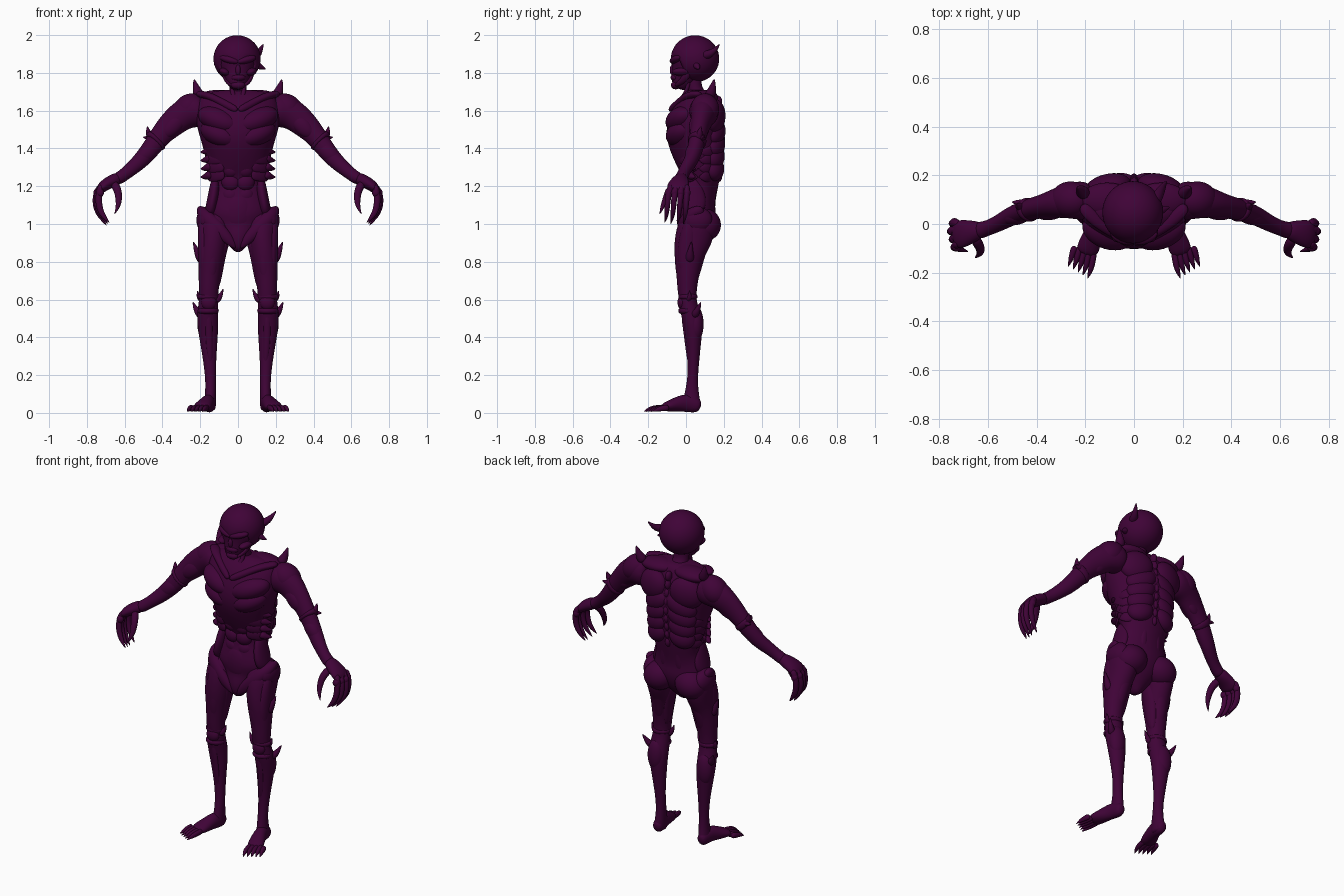
import bpy
import bmesh
from math import cos, sin, pi, radians
from mathutils import Vector, Matrix, Euler

old_cube = bpy.data.objects.get("Cube")
if old_cube:
    bpy.data.objects.remove(old_cube)

CM = 0.01  # all sizes below are in hundredths of a unit
hide = bpy.data.materials.new("dark_purple_hide")
hide.use_nodes = True
colour = (0.05, 0.001, 0.038, 1)
hide.diffuse_color = colour
shader = hide.node_tree.nodes["Principled BSDF"]
shader.inputs["Base Color"].default_value = colour
shader.inputs["Roughness"].default_value = 0.7


def finish(name, bm, mirror, levels):
    """Turn a bmesh into a smooth object, optionally mirrored across x."""
    bmesh.ops.recalc_face_normals(bm, faces=bm.faces)
    mesh = bpy.data.meshes.new(name)
    bm.to_mesh(mesh)
    bm.free()
    mesh.materials.append(hide)
    for polygon in mesh.polygons:
        polygon.use_smooth = True
    part = bpy.data.objects.new(name, mesh)
    bpy.context.collection.objects.link(part)
    if mirror:
        mod = part.modifiers.new("mirror", "MIRROR")
        mod.use_mirror_merge = False
    if levels:
        mod = part.modifiers.new("smooth", "SUBSURF")
        mod.levels = mod.render_levels = levels


def loft(name, stations, mirror=True, reference="Y", sides=12):
    """Skin ellipses along a path; a station is x, y, z, radius along reference, other radius."""
    bm = bmesh.new()
    axis = Vector((0, 1, 0)) if reference == "Y" else Vector((1, 0, 0))
    points = [Vector(s[:3]) * CM for s in stations]
    rings = []
    for i, station in enumerate(stations):
        tangent = points[min(i + 1, len(points) - 1)] - points[max(i - 1, 0)]
        tangent.normalize()
        a = (axis - tangent * axis.dot(tangent)).normalized()
        b = tangent.cross(a)
        ring = []
        for k in range(sides):
            angle = 2 * pi * k / sides
            offset = a * cos(angle) * station[3] + b * sin(angle) * station[-1]
            ring.append(bm.verts.new(points[i] + offset * CM * 1.04))
        rings.append(ring)
    for low, high in zip(rings, rings[1:]):
        for k in range(sides):
            n = (k + 1) % sides
            bm.faces.new((low[k], low[n], high[n], high[k]))
    bm.faces.new(rings[0])
    bm.faces.new(rings[-1])
    finish(name, bm, mirror, 2)


def blob(name, centre, radii, tilt=(0, 0, 0), mirror=True, dents=()):
    """Ellipsoid muscle; dents are (centre, radius, depth) hollows pushed back along y."""
    bm = bmesh.new()
    bmesh.ops.create_icosphere(bm, subdivisions=4, radius=1)
    turn = Euler([radians(t) for t in tilt]).to_matrix().to_4x4()
    place = Matrix.Translation(Vector(centre) * CM) @ turn
    bm.transform(place @ Matrix.Diagonal((*[r * CM for r in radii], 1)))
    for spot, reach, depth in dents:
        for v in bm.verts:
            fall = 1 - (v.co - Vector(spot) * CM).length / (reach * CM)
            if fall > 0:
                v.co.y += depth * CM * min(1, fall * 2)
    finish(name, bm, mirror, 0)


def spike(name, root, bend, tip, width, mirror=True):
    """Curved thorn that tapers to a point."""
    reference = "X" if abs(tip[1] - root[1]) > abs(tip[2] - root[2]) else "Y"
    loft(name, [(*root, width), (*bend, width * 0.7), (*tip, width * 0.08)], mirror, reference, sides=8)


# Trunk from collar to crotch
loft("torso", [
    (0, 8, 171, 5, 8), (0, 8, 169, 7, 18), (0, 6, 164, 11, 21),
    (0, 5, 155, 14.5, 22), (0, 4.5, 147, 15, 20), (0, 6, 139, 13.5, 17.5),
    (0, 7.5, 130, 11, 16), (0, 8.5, 123, 9, 14), (0, 7.5, 117, 8.5, 13),
    (0, 6, 110, 9, 15), (0, 6, 104, 10, 16), (0, 5, 97, 8, 11),
    (0, 1, 91, 6, 6), (0, 0, 85, 3, 2)], mirror=False, sides=20)
loft("neck", [(0, 10, 162, 6, 7), (0, 6, 168, 4.5, 5), (0, 4, 173, 3.8, 4.2), (0, 4, 182, 5, 5)], mirror=False)
loft("neck_tendon", [(1, -5, 163, 1, 2), (3, 0, 169, 1, 1), (4, 2, 177, 1, 1)])

# Chest and collar, sloping to a V in the middle
blob("pectoral", (10, -2.5, 155), (12, 8, 6.5), (0, -20, 16))
blob("lower_pectoral", (9.5, -2, 147.5), (11, 8.5, 6.5), (0, -22, 16))
loft("collarbone", [(0, -9, 160, 1.5, 2), (8, -4, 164, 2, 2), (15, 1, 168, 3, 2), (22, 8, 169, 3, 2)])
blob("trapezius", (11, 10, 167), (11, 7, 4), (0, 2, 0))
spike("shoulder_spike", (20, 12, 167), (22, 14, 171), (23.3, 15, 177), 3.5)

# Overlapping rib plates wrapping from belly to back
for row in range(4):
    height = 141 - 4.4 * row
    reach = 18 - 0.4 * row
    arc = []
    for step in range(7):
        turn = radians(-66 + 22 * step)
        arc.append((reach * cos(turn), 6.5 + (12.5 - row) * sin(turn),
                    height - 3 * cos(turn), 1.2, 3.4))
    loft("rib_plate", arc, sides=8)
    spike("rib_edge", (14, 1, height - 1), (17, 3, height - 3), (20, 5, height - 3), 2.8)

# Abdomen, flanks and pelvis
for row in range(4):
    blob("abdominal", (4, -1 + row * 0.7, 136 - 7 * row), (4.8, 3.2, 4.4), (0, -15, 10))
blob("lower_belly", (0, 1, 106), (9, 5, 11), mirror=False)
loft("flank_muscle", [(12, 4, 125, 3, 2), (12.5, 4, 117, 6, 3), (14, 4, 110, 7, 3), (15, 4, 104, 4, 3)])
loft("hip_crest", [(19.5, 10, 107, 4, 2), (19, 2, 106, 3, 3.5), (13, -2, 100, 3, 4), (5, -3, 92, 2, 3), (1, -2, 87, 1, 1)])
blob("hip", (17, 6, 102), (5, 8, 7))

# Back: spine, shoulder blades and overlapping plates
for row in range(9):
    blob("spine_knob", (0, 18.3 - abs(row - 4) * 0.4, 165 - row * 5), (1.8, 2.4, 3), mirror=False)
blob("shoulder_blade", (11, 15, 157), (10, 5.5, 9), (0, 25, -15))
for row in range(4):
    blob("back_plate", (8, 15.5 - row * 0.2, 149 - 6.5 * row), (9.5 - row * 0.6, 5, 6.5), (14, 28, -14))
loft("lower_back_muscle", [(5, 14.5, 130, 3, 3), (4, 13, 118, 3, 3), (5, 12, 105, 3, 4)])
blob("buttock", (10.5, 10, 99.5), (9.5, 8.5, 8.5), (-12, 18, 0))

# Skull with hollow eyes, nose and mouth
blob("cranium", (-0.5, 4.8, 187.5), (12.5, 12.8, 12.4), mirror=False,
     dents=[((side * 5.5, -5, 184), 4.5, 3.5) for side in (-1, 1)])
loft("face", [(-0.5, 2, 190, 10.5, 11), (-0.5, 1, 182, 8.5, 9), (-0.5, -1, 178, 7, 7),
              (-0.5, -3, 174, 5, 5), (-0.5, -4, 171.5, 3, 3)], mirror=False, sides=14)
blob("brow", (4.5, -5.5, 187), (5.5, 2.7, 2), (0, -14, 20))
blob("cheekbone", (7, -2.5, 180.5), (3, 5, 2), (0, -20, 0))
blob("nose", (0, -7, 181.5), (1.4, 1.6, 2.8), mirror=False)
blob("upper_jaw", (0, -5.5, 177.5), (4, 2.7, 2), mirror=False)
blob("chin", (0, -5.5, 173.5), (3.8, 2.5, 2.2), mirror=False)
loft("jaw_side", [(8, 2, 182, 2, 1), (7, -1, 176, 2, 1), (3, -6, 173, 1, 1)])
spike("crown_horn", (8, 8, 189), (11, 14, 190), (13.5, 18, 195.5), 3, mirror=False)
spike("temple_horn", (9, 5, 185), (12, 6, 183), (14.8, 7, 182), 2.4, mirror=False)

# Arms
loft("arm", [
    (17, 9, 160, 8, 8), (24, 10, 160, 8, 9), (30, 9, 157.5, 6.5, 8),
    (36, 7.5, 152, 5, 7), (41, 6.5, 147, 4.5, 5.6), (46, 5, 140, 4.2, 5),
    (51, 3, 134, 3.8, 4.4), (56, 0, 129.5, 3.3, 3.7), (61, -2, 125.5, 3, 3.2), (65, -3, 123, 4, 3.5)])
blob("deltoid", (26, 10, 161), (9, 7.5, 7.5), (0, 38, 0))
blob("biceps", (34, 5, 152), (8, 3.3, 4.5), (0, 45, -10))
blob("triceps", (34, 9.5, 152), (8, 3, 5), (0, 45, -10))
blob("forearm_muscle", (48, 3.5, 137.5), (8, 3.8, 4.5), (0, 42, -15))
loft("elbow_band", [(42, 6, 145.5, 4.8, 6), (43.5, 6, 144, 5.2, 6.4), (45, 5, 142.5, 4.6, 5.6)])
spike("upper_elbow_spike", (44, 6, 144), (47.5, 7, 147), (48, 8, 152), 3)
spike("outer_elbow_spike", (43, 7, 145), (47, 9, 145.5), (50.5, 9, 146), 2.4)

# Hands with long hooked fingers
loft("palm", [(62, -2, 125, 3, 3), (66, -3, 123, 4.5, 3.5), (71, -4, 120.5, 6, 3), (74, -5, 117, 5.5, 2.3)])
for finger in range(4):
    y = 0.5 - 3.3 * finger
    inward = abs(finger - 1) * 0.8
    loft("finger", [
        (72, y * 0.8, 121, 1.9, 2), (75.5 - inward, y, 116, 1.7, 1.8),
        (75.3 - inward, y - 0.5, 109, 1.5, 1.9), (73 - inward, y - 1, 104, 1.2, 1.5),
        (69.5 - inward, y - 2, 99 + inward, 0.1, 0.1)], sides=8)
    blob("knuckle", (74.6 - inward, y, 116.5), (2, 1.9, 2.3))
loft("thumb", [(66, -5, 122, 2.3, 2.5), (63.5, -9, 118, 2, 2.2), (63, -11, 113, 1.6, 1.9),
               (63.5, -12.5, 109, 1.2, 1.2), (65.5, -14, 105, 0.1, 0.1)], sides=8)

# Legs
loft("leg", [
    (13, 5, 107, 6, 6), (12.5, 6, 100, 10, 9), (13, 4, 92, 10, 7.5),
    (14, 1.5, 84, 8, 7), (15, 1, 74, 6, 6), (15.5, 0.5, 65, 5, 5),
    (15.5, 1, 59, 4.5, 5), (16, 2, 54, 5, 5.5), (16, 4, 46, 5, 5.5),
    (15.5, 4, 38, 4, 4.6), (15, 4, 28, 3, 3.4), (14.5, 3.5, 18, 2.6, 2.7),
    (14.5, 3, 10, 3.7, 2.8), (15, 3, 4, 5, 3.3), (15, 3, 1, 4, 3)], sides=14)
loft("outer_thigh", [(18, 3, 104, 3, 3), (18, 1, 92, 5, 3.5), (17.7, 0, 80, 5, 3.2), (18, 0, 68, 2, 2)])
loft("front_thigh", [(15, -1, 100, 3, 4), (13, -2, 88, 4, 4), (14, -2, 78, 4, 4), (15, -2, 67, 2, 3)])
loft("inner_thigh", [(6, 3, 95, 4, 3), (9, 3, 86, 5, 3), (11, 2, 75, 4, 3), (12, 2, 65, 2, 2)])
loft("hamstring", [(12, 10, 95, 4, 5), (14, 6.5, 82, 3, 4), (15, 4, 68, 2, 3)])
blob("calf", (16.5, 5.3, 47), (5, 4, 9.5))
loft("shin_ridge", [(15.5, -1.5, 54, 1.5, 2), (15.5, 0.3, 42, 1.5, 2), (14.5, 2, 24, 1, 1.4)])

# Knee guards and leg spikes
blob("kneecap", (15.5, -2, 58.5), (4, 2.5, 4))
for height in (54, 61.5):
    loft("knee_band", [(15.8, 1, height - 2, 4.6, 5), (15.8, 1, height, 5.4, 6),
                       (15.8, 1, height + 2, 4.6, 5)])
spike("thigh_spike", (18.5, 2, 80), (21.3, 2, 84), (23.8, 3, 91), 3)
spike("inner_knee_spike", (12, 0, 59), (9.5, 0, 61), (7.7, 0, 66), 2.2)
spike("outer_knee_spike", (19, 1, 60), (21, 2, 61), (21.5, 2, 65), 2)
spike("shin_spike", (19, 4, 51), (22, 6, 54), (24, 8, 59), 2.6)

# Feet with clawed toes
loft("foot", [
    (15, 8, 3.5, 2.5, 3), (15, 4, 4.5, 3.3, 4.5), (15.8, -1, 5.5, 3.5, 4.8),
    (17.8, -7, 4, 4.4, 3.4), (20, -13, 2.8, 5, 2)], reference="X")
for toe in range(5):
    x = 16.2 + 2 * toe
    tip = -22.5 + 1.2 * toe
    loft("toe", [(x, -9, 3, 1.5, 1.8), (x + 1, tip + 6, 2.5, 1.4, 1.7),
                 (x + 1.8, tip + 3, 2, 1.1, 1.3), (x + 2.9, tip, 0.6, 0.1, 0.1)],
         reference="X", sides=8)
